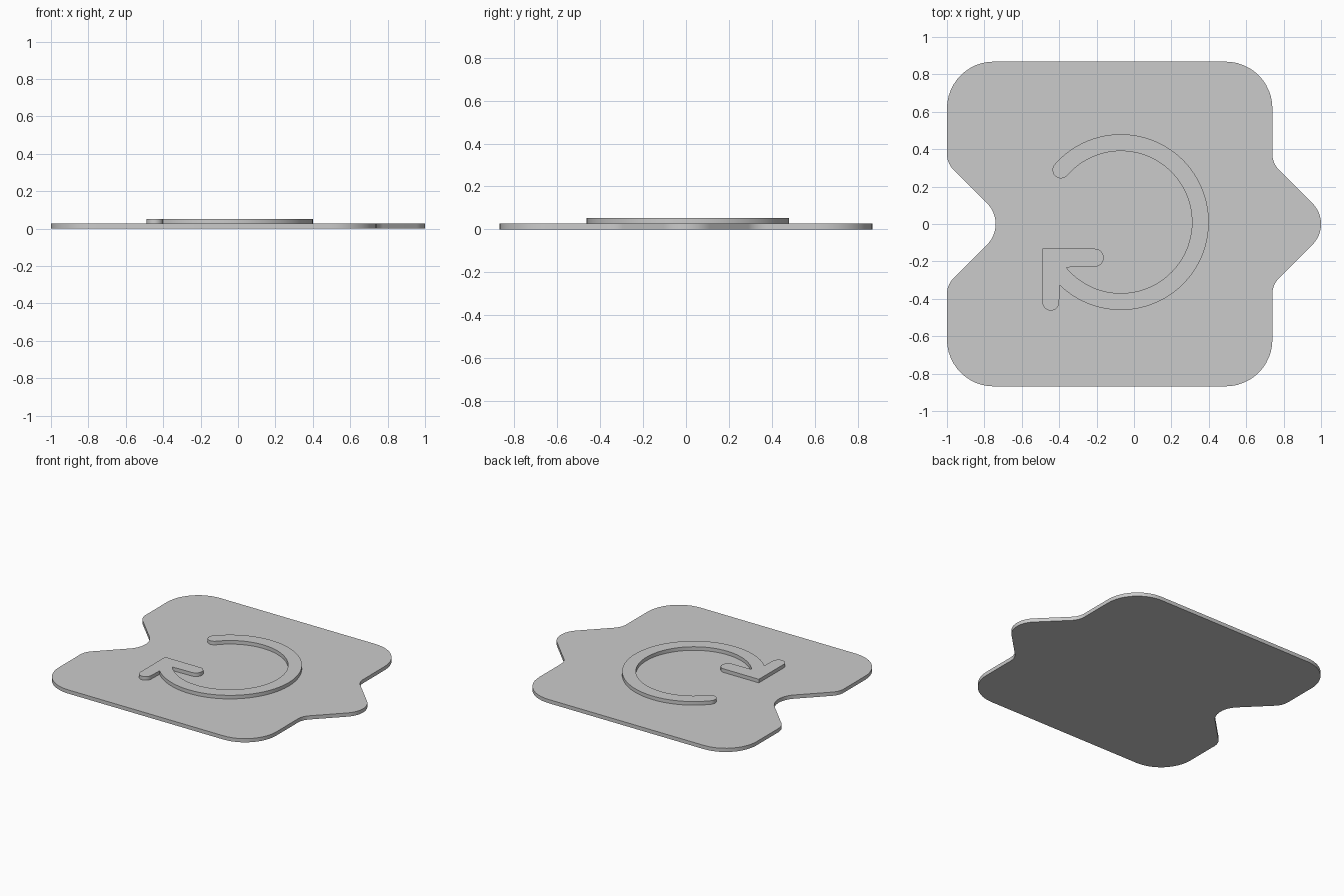
import bpy, bmesh, math
from mathutils import Vector

old = bpy.data.objects.get("Cube")
if old:
    bpy.data.objects.remove(old, do_unlink=True)

grey = bpy.data.materials.new("light_grey")
grey.use_nodes = True
grey.diffuse_color = (0.6, 0.6, 0.6, 1)
grey.node_tree.nodes["Principled BSDF"].inputs["Base Color"].default_value = (0.6, 0.6, 0.6, 1)


def arc(cx, cy, r, start, end, steps):
    """Points on an arc, angles in degrees."""
    angles = [math.radians(start + (end - start) * i / steps) for i in range(steps + 1)]
    return [Vector((cx + r * math.cos(a), cy + r * math.sin(a))) for a in angles]


def rounded(corners, steps=12):
    """Closed outline with each (x, y, radius) corner replaced by a tangent arc."""
    out = []
    for i, (x, y, r) in enumerate(corners):
        p = Vector((x, y))
        a = (Vector(corners[i - 1][:2]) - p).normalized()
        b = (Vector(corners[(i + 1) % len(corners)][:2]) - p).normalized()
        half = a.angle(b) / 2
        centre = p + (a + b).normalized() * r / math.sin(half)
        first = p + a * r / math.tan(half) - centre
        last = p + b * r / math.tan(half) - centre
        turn = math.atan2(first.x * last.y - first.y * last.x, first.dot(last))
        begin = math.degrees(math.atan2(first.y, first.x))
        out += arc(centre.x, centre.y, r, begin, begin + math.degrees(turn), steps)
    return out


def slab(name, outline, bottom, top):
    """Extrude a flat outline into a solid with smooth curved walls."""
    bm = bmesh.new()
    face = bm.faces.new([bm.verts.new((p.x, p.y, bottom)) for p in outline])
    grown = bmesh.ops.extrude_face_region(bm, geom=[face])["geom"]
    bmesh.ops.translate(bm, vec=(0, 0, top - bottom),
                        verts=[v for v in grown if isinstance(v, bmesh.types.BMVert)])
    bmesh.ops.recalc_face_normals(bm, faces=bm.faces)
    mesh = bpy.data.meshes.new(name)
    bm.to_mesh(mesh)
    bm.free()
    mesh.materials.append(grey)
    obj = bpy.data.objects.new(name, mesh)
    bpy.context.collection.objects.link(obj)
    bpy.ops.object.select_all(action="DESELECT")
    obj.select_set(True)
    bpy.context.view_layer.objects.active = obj
    bpy.ops.object.shade_smooth_by_angle(angle=math.radians(30))


# Tile plate: rounded square with a notch on one side and a matching point on the other
left, right, side = -1.0, 0.74, 0.868
notch, big, soft, tip = 0.325, 0.25, 0.12, 0.157
upper = [(right, notch, soft), (right, side, big), (left, side, big), (left, notch, soft)]
lower = [(x, -y, r) for x, y, r in reversed(upper)]
plate = upper + [(left + notch, 0, tip)] + lower + [(right + notch, 0, tip)]
slab("tile_plate", rounded(plate), 0, 0.027)

# Raised turning arrow: ring with a round tail and a two-armed head
cx, cy, outer, inner, cap = -0.07, 0.01, 0.47, 0.38, 0.045
tail = 139
mid = (outer + inner) / 2
tail_x = cx + mid * math.cos(math.radians(tail))
tail_y = cy + mid * math.sin(math.radians(tail))
arrow = arc(cx, cy, outer, -134.2, tail, 72)
arrow += arc(tail_x, tail_y, cap, tail, tail + 180, 12)[1:-1]
arrow += arc(cx, cy, inner, tail, -140.5, 72)
arrow += arc(-0.21, -0.18, 0.048, -90, 90, 12)
arrow += [Vector((-0.49, -0.132))]
arrow += arc(-0.445, -0.418, cap, 180, 360, 12)
slab("turn_arrow", arrow, 0.02, 0.053)
